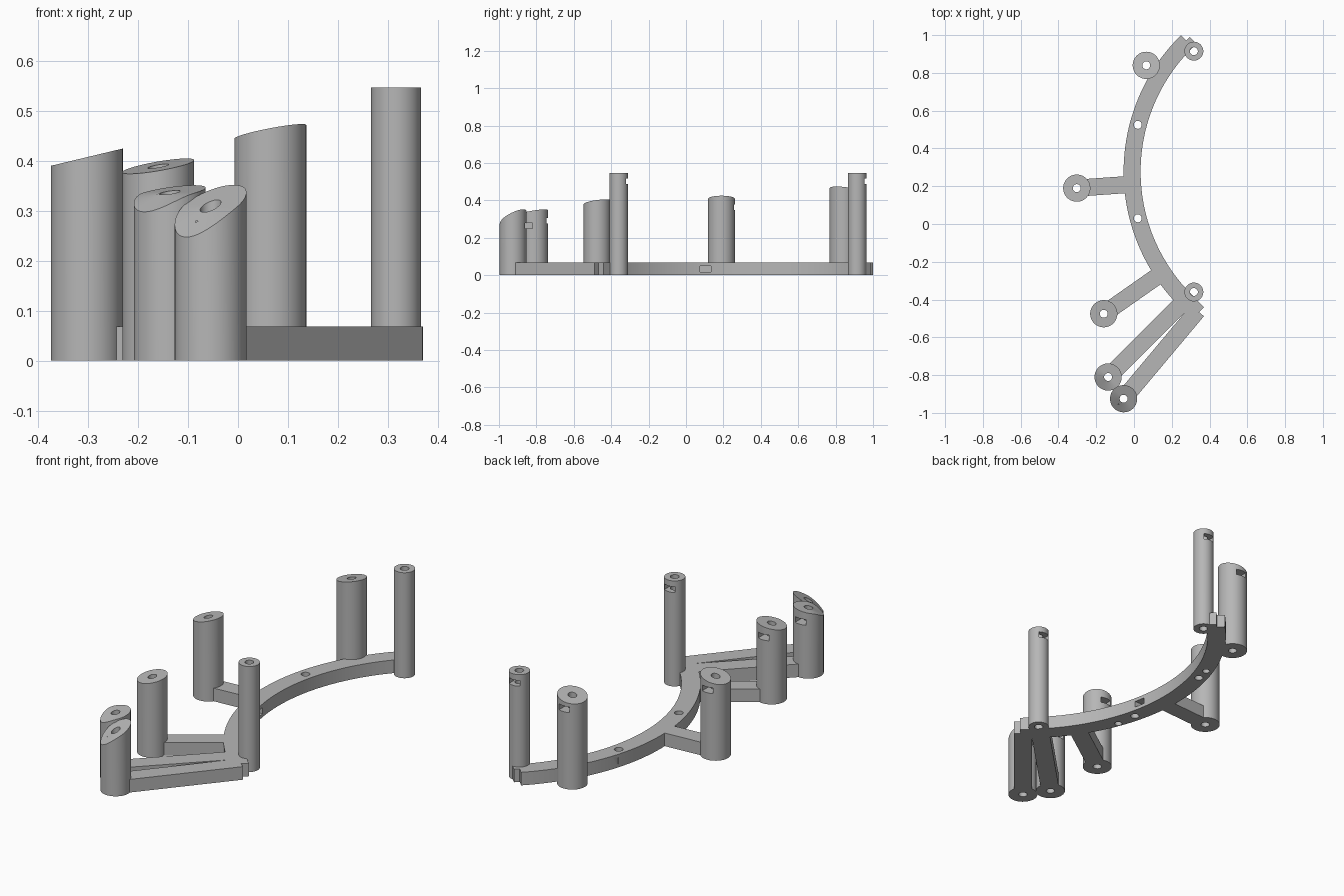
import bpy, bmesh
from math import sin, cos, pi, radians, hypot, atan2
from mathutils import Vector

if "Cube" in bpy.data.objects:
    bpy.data.objects.remove(bpy.data.objects["Cube"])

grey = bpy.data.materials.new("plain grey")
grey.use_nodes = True
GREY = (0.47, 0.47, 0.47, 1)
grey.diffuse_color = GREY
grey.node_tree.nodes["Principled BSDF"].inputs["Base Color"].default_value = GREY

BASE_H = 0.068     # thickness of the base frame
HOLE_R = 0.021
ARM_W = 0.045      # half width of every arm
SEG = 48


def finish(name, bm):
    bmesh.ops.recalc_face_normals(bm, faces=bm.faces)
    mesh = bpy.data.meshes.new(name)
    bm.to_mesh(mesh)
    bm.free()
    obj = bpy.data.objects.new(name, mesh)
    bpy.context.collection.objects.link(obj)
    mesh.materials.append(grey)
    return obj


def prism(name, points, z0=0.0, z1=BASE_H):
    """Extrude a flat outline upwards."""
    bm = bmesh.new()
    face = bm.faces.new([bm.verts.new((x, y, z0)) for x, y in points])
    top = bmesh.ops.extrude_face_region(bm, geom=[face])["geom"]
    bmesh.ops.translate(bm, vec=(0, 0, z1 - z0),
                        verts=[v for v in top if isinstance(v, bmesh.types.BMVert)])
    return finish(name, bm)


def circle(x, y, r, n=SEG):
    return [(x + r * cos(2 * pi * i / n), y + r * sin(2 * pi * i / n)) for i in range(n)]


def box_points(x, y, angle, along, across):
    """Rectangle in a frame turned by angle around (x, y)."""
    c, s = cos(radians(angle)), sin(radians(angle))
    corners = [(along[0], across[0]), (along[1], across[0]),
               (along[1], across[1]), (along[0], across[1])]
    return [(x + u * c - v * s, y + u * s + v * c) for u, v in corners]


def activate(obj):
    bpy.ops.object.select_all(action='DESELECT')
    obj.select_set(True)
    bpy.context.view_layer.objects.active = obj


def cut(obj, cutter):
    mod = obj.modifiers.new("cut", 'BOOLEAN')
    mod.operation, mod.solver, mod.object = 'DIFFERENCE', 'EXACT', cutter
    activate(obj)
    bpy.ops.object.modifier_apply(modifier=mod.name)
    bpy.data.objects.remove(cutter)


def smooth(obj):
    activate(obj)
    bpy.ops.object.shade_smooth_by_angle(angle=radians(30))


def post(name, x, y, r, height, slope_x=0, slope_y=0, dip=0):
    """Hollow post with a sloped top; dip lowers the rim at its front left."""
    bm = bmesh.new()

    def ring(radius, top, drop):
        out = []
        for px, py in circle(0, 0, radius):
            z = 0
            if top:
                z = height + slope_x * px + slope_y * py
                z -= drop * max(0, cos(atan2(py, px) - radians(225))) ** 2
            out.append(bm.verts.new((x + px, y + py, z)))
        return out

    rings = [ring(r, False, 0), ring(r, True, dip),
             ring(HOLE_R, True, 0), ring(HOLE_R, False, 0)]
    for k in range(4):
        a, b = rings[k], rings[(k + 1) % 4]
        for i in range(SEG):
            j = (i + 1) % SEG
            bm.faces.new((a[i], a[j], b[j], b[i]))
    return finish(name, bm)


def nut_slot(x, y, z):
    """Cutter for the pocket that opens towards the back of a post."""
    return prism("slot_cutter", box_points(x, y, 0, (-0.03, 0.03), (-0.03, 0.105)),
                 z - 0.015, z + 0.015)


# Posts: x, y, radius, height, slopes and rim dip
POSTS = {
    "tall_back_post": (0.317, 0.915, 0.05, 0.548),
    "tall_front_post": (0.317, -0.36, 0.05, 0.548),
    "back_post": (0.065, 0.84, 0.072, 0.459, 0.19, -0.1),
    "side_post": (-0.303, 0.19, 0.072, 0.408, 0.24, 0),
    "middle_post": (-0.16, -0.475, 0.072, 0.39, 0.17, 0.13),
    "inner_front_post": (-0.137, -0.81, 0.072, 0.337, 0.14, 0.15, 0.024),
    "outer_front_post": (-0.055, -0.925, 0.072, 0.31, 0.38, 0.45, 0.02),
}
posts = {}
for name, spec in POSTS.items():
    posts[name] = post(name, *spec)
    cut(posts[name], nut_slot(spec[0], spec[1], spec[3] - 0.045))

# The outer front pocket also runs into its neighbour
ox, oy, _, oh = POSTS["outer_front_post"][:4]
cut(posts["inner_front_post"], nut_slot(ox, oy, oh - 0.045))

# Curved base
CX, CY, R_OUT, R_IN, HALF = 0.955, 0.2775, 1.01, 0.92, 45.6
angles = [radians(180 - HALF + 2 * HALF * i / SEG) for i in range(SEG + 1)]
outline = [(CX + R_OUT * cos(a), CY + R_OUT * sin(a)) for a in angles]
outline += [(CX + R_IN * cos(a), CY + R_IN * sin(a)) for a in reversed(angles)]
base = prism("curved_base", outline)

# Screw holes, blind holes underneath and side pockets of the base
for y in (0.03, 0.525):
    cut(base, prism("hole_cutter", circle(0.02, y, HOLE_R, 32), -0.1, 0.2))
for y in (-0.08, 0.6):
    cut(base, prism("blind_cutter", circle(0.035, y, 0.018, 32), -0.1, 0.025))
for x, y in ((0.05, 0.105), (-0.05, 0.6)):
    cut(base, prism("pocket_cutter", box_points(x, y, 0, (-0.04, 0.04), (-0.029, 0.029)),
                    0.018, 0.05))

# Arms from the posts to the base: post, direction, length
for name, owner, angle, length in (
        ("side_arm", "side_post", 4, 0.32),
        ("middle_arm", "middle_post", 35, 0.37),
        ("inner_front_arm", "inner_front_post", 45, 0.62),
        ("outer_front_arm", "outer_front_post", 50, 0.608)):
    x, y = POSTS[owner][:2]
    prism(name, box_points(x, y, angle, (0.045, length), (-ARM_W, ARM_W)))

# Small end tabs that hold the tall posts
prism("back_tab", box_points(0, 0, 45, (0.85, 0.909), (0.445, 0.491)))
prism("front_tab", box_points(-0.137, -0.81, 45, (0.54, 0.62), (-0.098, -0.02)))

for obj in [base] + list(posts.values()):
    smooth(obj)
